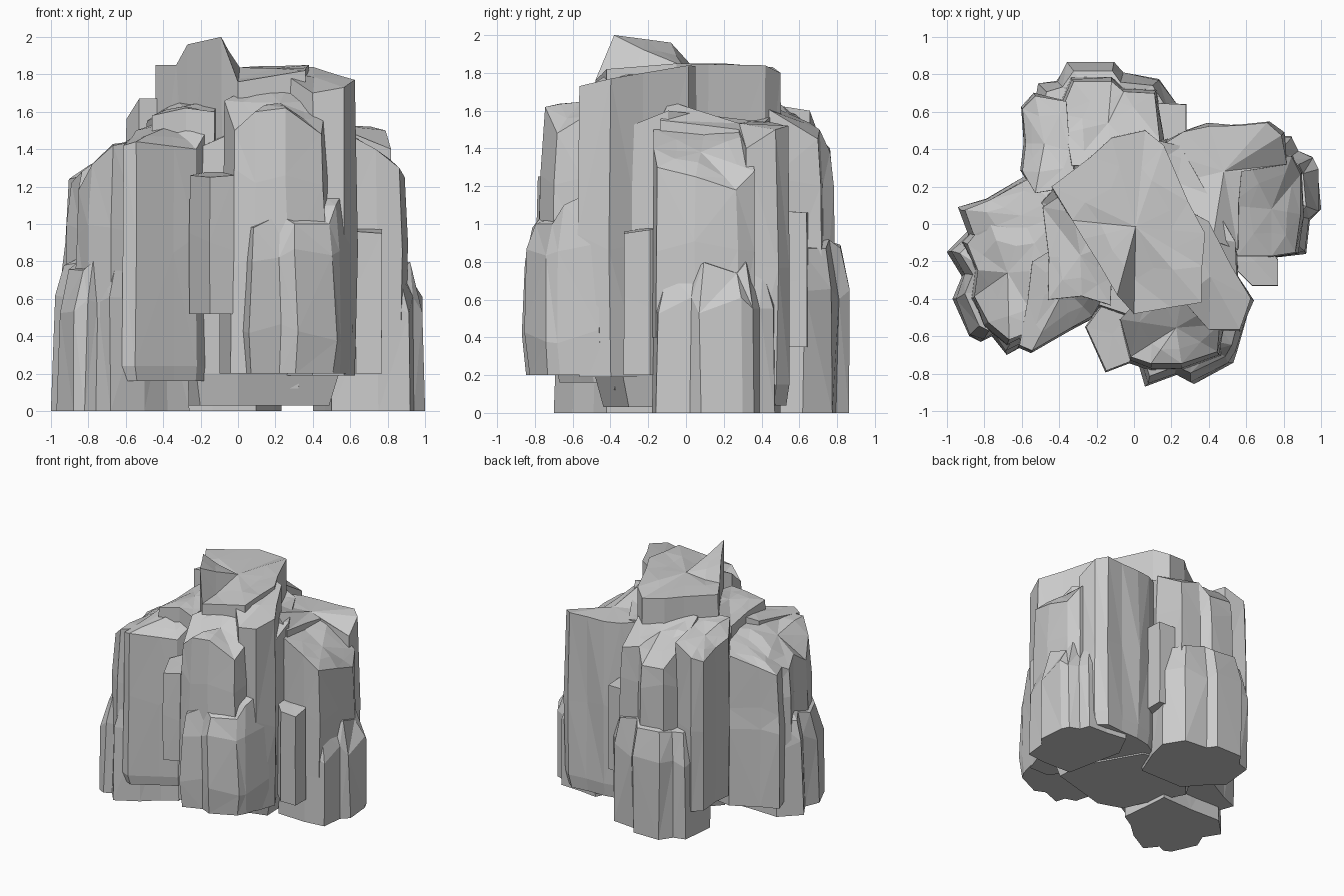
import bpy, bmesh, random
from mathutils import Vector

random.seed(7)
rocks = []


def rock(name, pts, anchor, levels, tops, shrink=0.9, crown=0.0, rough=0.012):
    """Craggy prism: footprint swept through (z, scale towards anchor) rings,
    then an uneven rim (tops) and a small raised cap (crown)."""
    a = Vector(anchor)
    n = len(pts)
    if not isinstance(tops, (list, tuple)):
        tops = [tops + random.uniform(-0.05, 0.02) for _ in range(n)]
    # split long sides with a slightly recessed rib
    ring, rim = [], []
    for i in range(n):
        p, q = Vector(pts[i]), Vector(pts[(i + 1) % n])
        ring.append(p)
        rim.append(tops[i])
        if (q - p).length > 0.3:
            t = random.uniform(0.35, 0.65)
            m = p.lerp(q, t)
            ring.append(m + (a - m).normalized() * random.uniform(0.0, 0.02))
            rim.append(tops[i] * (1 - t) + tops[(i + 1) % n] * t)
    bm = bmesh.new()
    rows = []
    for k, (z, s) in enumerate(levels):
        row = []
        for p in ring:
            v = a + (p - a) * s
            dz = 0
            if k and z > 0.25:
                v += Vector((random.uniform(-rough, rough), random.uniform(-rough, rough)))
                dz = random.uniform(-0.06, 0.06)
                v.x = max(-1, min(1, v.x))
            row.append(bm.verts.new((v.x, v.y, z + dz)))
        rows.append(row)
    rows.append([])
    for p, z in zip(ring, rim):
        v = a + (p - a) * shrink
        rows[-1].append(bm.verts.new((v.x, v.y, z)))
    m = len(ring)
    for lo, hi in zip(rows, rows[1:]):
        for i in range(m):
            j = (i + 1) % m
            bm.faces.new((lo[i], lo[j], hi[j], hi[i]))
    bm.faces.new(rows[0][::-1])
    # cap: inset ring and centre point
    c = sum((v.co for v in rows[-1]), Vector()) / m
    inner = []
    for v in rows[-1]:
        w = v.co.lerp(c, random.uniform(0.3, 0.5))
        w.z += crown * random.uniform(0.2, 1.3)
        inner.append(bm.verts.new(w))
    mid = bm.verts.new(c + Vector((0, 0, crown)))
    for i in range(m):
        j = (i + 1) % m
        bm.faces.new((rows[-1][i], rows[-1][j], inner[j], inner[i]))
        bm.faces.new((inner[i], inner[j], mid))
    bmesh.ops.triangulate(bm, faces=[f for f in bm.faces if len(f.verts) == 4])
    bmesh.ops.recalc_face_normals(bm, faces=bm.faces)
    me = bpy.data.meshes.new(name)
    bm.to_mesh(me)
    bm.free()
    ob = bpy.data.objects.new(name, me)
    bpy.context.collection.objects.link(ob)
    rocks.append(ob)
    return ob


# Tall central block with a raised left ridge, and the mass filling the clefts
rock("core_block", [(-0.44, 0.2), (-0.33, 0.02), (-0.27, -0.08), (-0.09, -0.38), (0.0, -0.48), (0.36, -0.42),
                    (0.38, -0.05), (0.16, 0.42), (0.06, 0.5), (-0.12, 0.46)],
     (0, 0), [(0.12, 0.9), (0.9, 1.0)],
     [1.85, 1.85, 1.96, 2.0, 1.76, 1.82, 1.85, 1.84, 1.8, 1.83], 1.0, -0.02)
rock("core_right_shoulder", [(0.25, -0.4), (0.4, -0.57), (0.57, -0.57), (0.63, -0.4), (0.4, 0.02), (0.25, 0.1)],
     (0.35, -0.3), [(0.19, 0.98), (0.9, 1.0)], [1.8, 1.7, 1.73, 1.77, 1.84, 1.83], 0.98)
rock("inner_mass", [(-0.24, -0.44), (0.0, -0.52), (0.58, -0.36), (0.57, -0.1), (0.26, 0.44),
                    (0.0, 0.5), (-0.4, 0.25), (-0.52, 0.12)],
     (0, 0), [(0.03, 0.84), (0.2, 0.93), (0.9, 0.98)], [1.4, 1.5, 1.5, 1.6, 1.54, 1.6, 1.6, 1.5], 0.95)

# Front cluster, hanging slightly above the ground
rock("front_column", [(-0.1, -0.52), (-0.04, -0.74), (0.08, -0.78), (0.26, -0.78), (0.47, -0.71),
                      (0.52, -0.4), (0.1, -0.3)],
     (0.2, -0.4), [(0.2, 1.0), (0.8, 1.0), (1.25, 0.96)], [1.66, 1.5, 1.6, 1.62, 1.48, 1.66, 1.75], 0.91, 0.03)
rock("front_foot", [(-0.02, -0.6), (0.06, -0.87), (0.22, -0.81), (0.31, -0.85), (0.52, -0.75),
                    (0.56, -0.68), (0.62, -0.45), (0.2, -0.35)],
     (0.25, -0.4), [(0.2, 0.95), (0.42, 1.0), (0.84, 0.98)],
     [1.0, 0.98, 1.05, 1.0, 1.0, 1.1, 1.2, 1.2], 0.88, 0.02)
rock("front_chip", [(-0.26, -0.55), (-0.15, -0.79), (-0.02, -0.74), (0.0, -0.45), (-0.15, -0.4)],
     (-0.1, -0.6), [(0.52, 1.0), (0.9, 1.0)], [1.26, 1.25, 1.26, 1.28, 1.28], 0.97, 0.0, 0.005)

# Left cluster
rock("left_front_slab", [(-0.62, -0.66), (-0.55, -0.69), (-0.22, -0.5), (-0.1, -0.3), (-0.2, 0.05), (-0.55, -0.2)],
     (-0.35, -0.25), [(0.16, 0.95), (0.24, 1.0), (0.9, 1.0)], [1.42, 1.44, 1.4, 1.6, 1.62, 1.5], 0.97, 0.02)
rock("left_foot", [(-1.0, -0.15), (-0.92, -0.28), (-0.97, -0.4), (-0.88, -0.6), (-0.82, -0.63),
                   (-0.76, -0.6), (-0.68, -0.7), (-0.5, -0.6), (-0.26, -0.42), (-0.3, 0.0), (-0.85, 0.0)],
     (-0.5, -0.2), [(0, 1.0), (0.58, 0.97)], 0.78, 0.86, 0.05)
rock("left_column", [(-0.92, -0.1), (-0.86, -0.25), (-0.88, -0.4), (-0.8, -0.55), (-0.68, -0.65),
                     (-0.5, -0.58), (-0.4, 0.05), (-0.8, 0.05)],
     (-0.5, -0.2), [(0.5, 1.0), (1.0, 0.97)], [1.22, 1.28, 1.18, 1.32, 1.42, 1.45, 1.5, 1.3], 0.93, 0.04)
rock("left_back_slab", [(-0.93, 0.08), (-0.58, 0.25), (-0.3, 0.2), (-0.4, -0.15), (-0.88, -0.06)],
     (-0.5, 0.0), [(0.12, 1.0), (0.8, 1.0), (0.95, 0.96)], [1.24, 1.38, 1.5, 1.5, 1.25], 0.94, 0.02)
rock("left_crag", [(-0.47, -0.42), (-0.28, -0.4), (-0.12, -0.45), (-0.1, -0.1), (-0.35, 0.2), (-0.5, 0.1)],
     (-0.25, -0.1), [(0.5, 1.0)], [1.58, 1.62, 1.6, 1.65, 1.65, 1.55], 0.95, 0.02)

# Right cluster
rock("right_slab", [(0.1, 0.4), (0.26, 0.5), (0.4, 0.53), (0.72, 0.55), (0.8, 0.48), (0.83, 0.32), (0.58, 0.28),
                    (0.56, -0.15), (0.42, -0.1), (0.15, 0.2)],
     (0.42, 0.28), [(0.04, 0.93), (0.15, 0.99), (0.8, 1.0)],
     [1.55, 1.53, 1.52, 1.52, 1.5, 1.4, 1.5, 1.55, 1.65, 1.55], 0.97, 0.0)
rock("right_foot", [(0.92, -0.16), (0.94, 0.02), (1.0, 0.08), (0.98, 0.3), (0.95, 0.36), (0.87, 0.39),
                    (0.84, 0.47), (0.5, 0.5), (0.4, 0.3), (0.5, -0.17), (0.75, -0.18)],
     (0.6, 0.15), [(0, 1.0), (0.58, 0.99)], 0.78, 0.8, 0.02)
rock("right_column", [(0.74, -0.18), (0.87, -0.16), (0.9, 0.05), (0.9, 0.27), (0.85, 0.37), (0.6, 0.36),
                      (0.5, 0.1), (0.55, -0.18)],
     (0.6, 0.1), [(0.4, 1.0), (0.9, 1.0)], [1.4, 1.3, 1.25, 1.18, 1.28, 1.48, 1.5, 1.5], 0.97, 0.02)
rock("right_chip", [(0.63, -0.33), (0.77, -0.33), (0.77, -0.19), (0.7, -0.1), (0.5, -0.05), (0.5, -0.2)],
     (0.68, -0.22), [(0.2, 1.0), (0.6, 1.0)], [0.96, 0.95, 0.97, 0.98, 0.98, 0.98], 0.98, 0.0, 0.005)

# Back cluster
rock("back_foot", [(0.2, 0.45), (0.24, 0.62), (0.14, 0.78), (-0.06, 0.8), (-0.11, 0.87), (-0.35, 0.87),
                   (-0.42, 0.77), (-0.52, 0.74), (-0.55, 0.45), (-0.3, 0.2), (0.1, 0.2)],
     (-0.15, 0.5), [(0, 0.98), (0.65, 1.0)], 0.9, 0.86, 0.03)
rock("back_column", [(0.16, 0.45), (0.13, 0.72), (-0.05, 0.73), (-0.12, 0.79), (-0.34, 0.79),
                     (-0.42, 0.6), (-0.35, 0.3), (0.1, 0.3)],
     (-0.12, 0.45), [(0.5, 1.0), (1.25, 0.98)], [1.6, 1.45, 1.5, 1.38, 1.4, 1.58, 1.68, 1.68], 0.92, 0.03)
rock("back_left_slab", [(-0.6, 0.28), (-0.53, 0.16), (-0.3, 0.2), (-0.36, 0.66), (-0.53, 0.69), (-0.6, 0.62)],
     (-0.42, 0.42), [(0.22, 0.98), (0.9, 1.0)], [1.56, 1.67, 1.67, 1.6, 1.52, 1.48], 0.98, 0.02)
rock("back_chip", [(0.0, 0.4), (0.28, 0.48), (0.28, 0.64), (0.05, 0.65)],
     (0.2, 0.57), [(0.35, 1.0), (0.7, 1.0)], [1.08, 1.07, 1.06, 1.06], 0.98, 0.0, 0.005)

# Fuse everything into one solid boulder so no hidden inner walls remain
base = rocks[0]
for other in rocks[1:]:
    mod = base.modifiers.new("fuse", 'BOOLEAN')
    mod.operation, mod.solver, mod.object = 'UNION', 'EXACT', other
dg = bpy.context.evaluated_depsgraph_get()
fused = bpy.data.meshes.new_from_object(base.evaluated_get(dg))
base.modifiers.clear()
xs = [v.co.x for v in fused.vertices]
zs = [v.co.z for v in fused.vertices]
if xs and max(xs) - min(xs) > 1.95 and max(zs) > 1.95 and min(zs) < 0.01:
    base.data = fused
    base.name = "rock_outcrop"
    for other in rocks[1:]:
        bpy.data.objects.remove(other)
